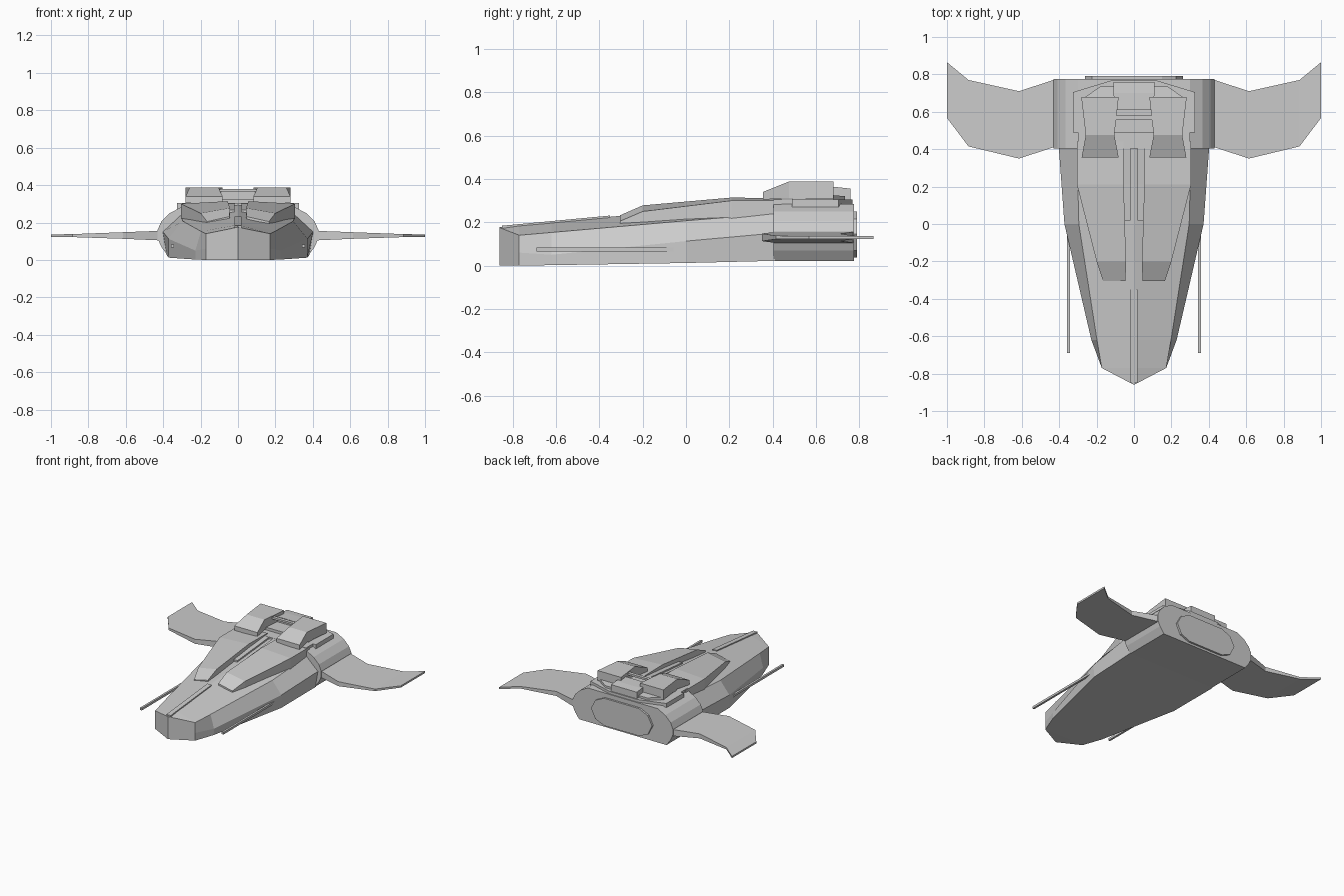
import bpy, bmesh


def finish(name, bm, mirror=False):
    bmesh.ops.remove_doubles(bm, verts=bm.verts, dist=0.0005)
    bmesh.ops.recalc_face_normals(bm, faces=bm.faces)
    me = bpy.data.meshes.new(name)
    bm.to_mesh(me)
    bm.free()
    ob = bpy.data.objects.new(name, me)
    bpy.context.collection.objects.link(ob)
    if mirror:
        ob.modifiers.new("Mirror", 'MIRROR').use_mirror_merge = False
    return ob


def loft(name, rings, mirror=False):
    """Skin a list of equal-length closed rings of points and cap both ends."""
    bm = bmesh.new()
    vs = [[bm.verts.new(p) for p in r] for r in rings]
    n = len(rings[0])
    for a, b in zip(vs, vs[1:]):
        for i in range(n):
            j = (i + 1) % n
            bm.faces.new((a[i], a[j], b[j], b[i]))
    bm.faces.new(vs[0])
    bm.faces.new(vs[-1])
    return finish(name, bm, mirror)


def sym(half):
    """Complete a right-half outline (u, v) with its mirrored left half."""
    return half + [(-u, v) for u, v in reversed(half)]


def prism_y(name, outline, y0, y1):
    return loft(name, [[(x, y, z) for x, z in outline] for y in (y0, y1)])


def prism_z(name, outline, z0, z1, mirror=False):
    return loft(name, [[(x, y, z) for x, y in outline] for z in (z0, z1)], mirror)


def slab(name, stations, mirror=True):
    """Loft of four-sided sections: y, inner x, outer x, bottom z, inner top z, outer top z."""
    return loft(name, [[(a, y, zb), (b, y, zb), (b, y, zo), (a, y, zi)]
                       for y, a, b, zb, zi, zo in stations], mirror)


# Main hull: y, bottom (x, z), chine (x, z), shoulder (x, z), ridge z
hull = [
    (-0.86, 0, 0, 0, 0.07, 0, 0.175, 0.178),
    (-0.77, 0.172, 0, 0.172, 0.06, 0.172, 0.14, 0.187),
    (-0.62, 0.228, 0.002, 0.228, 0.05, 0.198, 0.153, 0.20),
    (0.0, 0.37, 0.012, 0.372, 0.113, 0.295, 0.207, 0.258),
    (0.41, 0.38, 0.022, 0.402, 0.15, 0.305, 0.24, 0.293),
]
rings = []
for y, bx, bz, cx, cz, sx, sz, rz in hull:
    half = [(bx, bz), (cx, cz), (sx, sz), (0.004 if sx else 0, rz)]
    rings.append([(x, y, z) for x, z in sym(half)])
loft("hull", rings)

# Engine section and exhaust plate
prism_y("engine_section", sym([(0.375, 0.022), (0.41, 0.07), (0.43, 0.115), (0.43, 0.16),
                               (0.41, 0.205), (0.365, 0.25), (0.3, 0.284)]), 0.405, 0.775)
prism_y("exhaust_plate", sym([(0.15, 0.038), (0.225, 0.07), (0.262, 0.145),
                              (0.225, 0.215), (0.15, 0.25)]), 0.77, 0.79)

# Raised dorsal panels
slab("dorsal_panel", [
    (-0.305, 0.045, 0.165, 0.17, 0.232, 0.205),
    (-0.20, 0.043, 0.20, 0.18, 0.278, 0.25),
    (0.21, 0.055, 0.305, 0.21, 0.314, 0.30),
    (0.44, 0.055, 0.305, 0.23, 0.311, 0.30)])

# Centre strip on the nose and twin rails behind it
slab("nose_strip", [(-0.85, -0.018, 0.018, 0.15, 0.184, 0.184),
                    (-0.35, -0.018, 0.018, 0.19, 0.231, 0.231)], False)
slab("dorsal_rail", [(0.02, 0.018, 0.058, 0.22, 0.268, 0.268),
                     (0.42, 0.018, 0.058, 0.25, 0.304, 0.304)])

# Stepped deck on the engine section
prism_z("engine_deck", sym([(0.3, 0.405), (0.3, 0.49), (0.325, 0.49),
                            (0.325, 0.705), (0.12, 0.768)]), 0.265, 0.304)
slab("deck_block", [(0.49, -0.26, 0.26, 0.29, 0.325, 0.325),
                    (0.68, -0.26, 0.26, 0.29, 0.325, 0.325),
                    (0.735, -0.18, 0.18, 0.29, 0.32, 0.32)], False)
slab("rear_fairing", [(0.61, -0.1, 0.1, 0.29, 0.365, 0.365),
                      (0.70, -0.11, 0.11, 0.29, 0.362, 0.362),
                      (0.76, -0.11, 0.11, 0.29, 0.355, 0.355)], False)
slab("cross_bar", [(0.555, -0.11, 0.11, 0.365, 0.38, 0.38),
                   (0.58, -0.11, 0.11, 0.365, 0.38, 0.38)], False)

# Twin upper pods
slab("upper_pod", [(0.355, 0.082, 0.28, 0.305, 0.34, 0.34),
                   (0.475, 0.105, 0.258, 0.31, 0.388, 0.388),
                   (0.68, 0.082, 0.282, 0.31, 0.388, 0.388)])

# Swept wings: x, front y, back y, bottom z, top z
wing = [(0.36, 0.41, 0.77, 0.10, 0.16), (0.43, 0.41, 0.77, 0.105, 0.155),
        (0.615, 0.35, 0.71, 0.113, 0.148), (0.885, 0.415, 0.77, 0.122, 0.138),
        (1.0, 0.567, 0.865, 0.122, 0.136)]
loft("wing", [[(x, a, b0), (x, b, b0), (x, b, t), (x, a, t)]
              for x, a, b, b0, t in wing], True)

# Side gun barrels
bm = bmesh.new()
slab("gun_barrel", [(-0.69, 0.342, 0.358, 0.066, 0.083, 0.083),
                    (-0.04, 0.342, 0.358, 0.066, 0.083, 0.083)])
bm.free()
